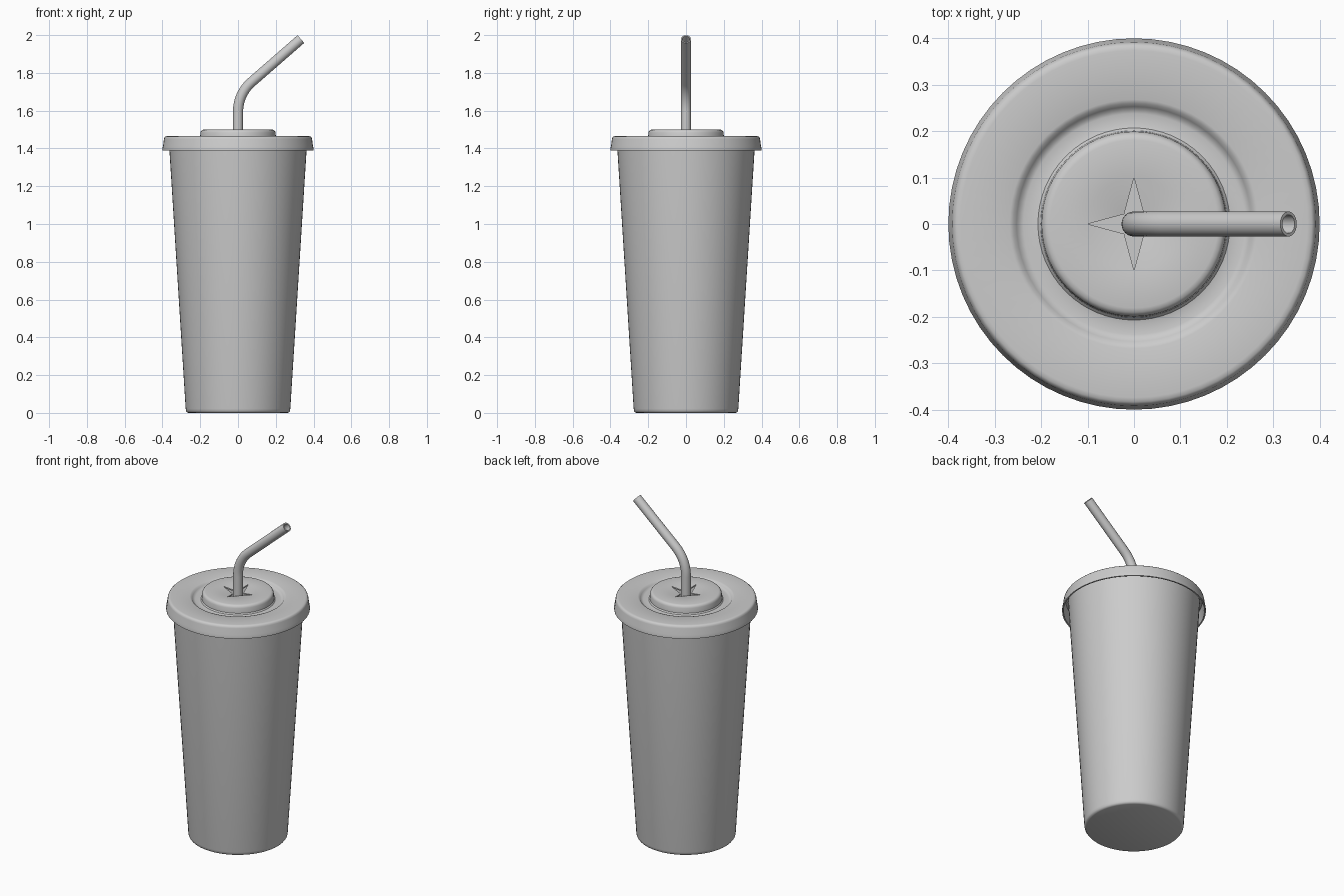
import bpy, bmesh
from math import sin, cos, tan, pi, radians
from mathutils import Vector

if "Cube" in bpy.data.objects:
    bpy.data.objects.remove(bpy.data.objects["Cube"])

SEG = 64


def finish(bm, name, thickness=0):
    """Turn a bmesh into a smooth-shaded object, optionally with wall thickness."""
    bmesh.ops.remove_doubles(bm, verts=bm.verts, dist=1e-5)
    mesh = bpy.data.meshes.new(name)
    bm.to_mesh(mesh)
    bm.free()
    obj = bpy.data.objects.new(name, mesh)
    bpy.context.collection.objects.link(obj)
    bpy.ops.object.select_all(action='DESELECT')
    obj.select_set(True)
    bpy.context.view_layer.objects.active = obj
    if thickness:
        mod = obj.modifiers.new("wall", 'SOLIDIFY')
        mod.thickness = thickness
        mod.offset = -1
        bpy.ops.object.modifier_apply(modifier=mod.name)
    bpy.ops.object.shade_smooth_by_angle(angle=radians(35))
    return obj


def bridge(bm, rings, closed=False):
    """Join successive vertex rings with quads."""
    pairs = list(zip(rings, rings[1:]))
    if closed:
        pairs.append((rings[-1], rings[0]))
    for a, b in pairs:
        n = len(a)
        for j in range(n):
            k = (j + 1) % n
            bm.faces.new((a[j], a[k], b[k], b[j]))


def lathe(bm, profile):
    """Revolve (radius, z) points around z; returns the rings."""
    rings = [[bm.verts.new((r * cos(2 * pi * j / SEG), r * sin(2 * pi * j / SEG), z))
              for j in range(SEG)] for r, z in profile]
    bridge(bm, rings)
    return rings


# Cup: tapered wall, rounded foot, hollow inside
bm = bmesh.new()
cup = lathe(bm, [(0.262, 0), (0.27, 0.003), (0.275, 0.010), (0.277, 0.022),
                 (0.363, 1.39), (0.366, 1.445), (0.356, 1.445), (0.352, 1.39),
                 (0.266, 0.02)])
bm.faces.new(list(reversed(cup[0])))
bm.faces.new(cup[-1])
finish(bm, "cup")

# Lid: flared skirt, rounded shoulder, recessed ring and raised centre disc
bm = bmesh.new()
lid = lathe(bm, [(0.400, 1.39), (0.400, 1.402), (0.397, 1.412), (0.392, 1.450),
                 (0.389, 1.459), (0.383, 1.464), (0.374, 1.465),
                 (0.268, 1.465), (0.260, 1.462), (0.253, 1.454), (0.246, 1.447),
                 (0.238, 1.445), (0.216, 1.445), (0.207, 1.447), (0.201, 1.454),
                 (0.199, 1.484), (0.196, 1.492), (0.190, 1.498), (0.181, 1.500),
                 (0.100, 1.500)])
# Straw slot: four flaps pressed down, leaving a four-pointed star opening
edge = lid[-1]
quarter = SEG // 4
for q in range(4):
    a = pi / 4 + q * pi / 2
    tip = bm.verts.new((0.03 * cos(a), 0.03 * sin(a), 1.482))
    for j in range(q * quarter, (q + 1) * quarter):
        bm.faces.new((edge[j], edge[(j + 1) % SEG], tip))
finish(bm, "lid", 0.008)

# Straw: hollow tube swept along a path with one bend
lean = radians(49)
reach = 0.095
bend_r = reach / tan(lean / 2)
corner = 1.689
path = [(0, 0.06, 0)]
for i in range(13):
    t = lean * i / 12
    path.append((bend_r * (1 - cos(t)), corner - reach + bend_r * sin(t), t))
path.append((0.333, 1.979, lean))


def straw_ring(bm, x, z, t, radius, n=24):
    side = Vector((cos(t), 0, -sin(t)))
    back = Vector((0, 1, 0))
    return [bm.verts.new(Vector((x, 0, z)) + radius * (cos(2 * pi * j / n) * side
            + sin(2 * pi * j / n) * back)) for j in range(n)]


bm = bmesh.new()
outer = [straw_ring(bm, *p, 0.027) for p in path]
inner = [straw_ring(bm, *p, 0.020) for p in reversed(path)]
bridge(bm, outer + inner, closed=True)
finish(bm, "straw")
